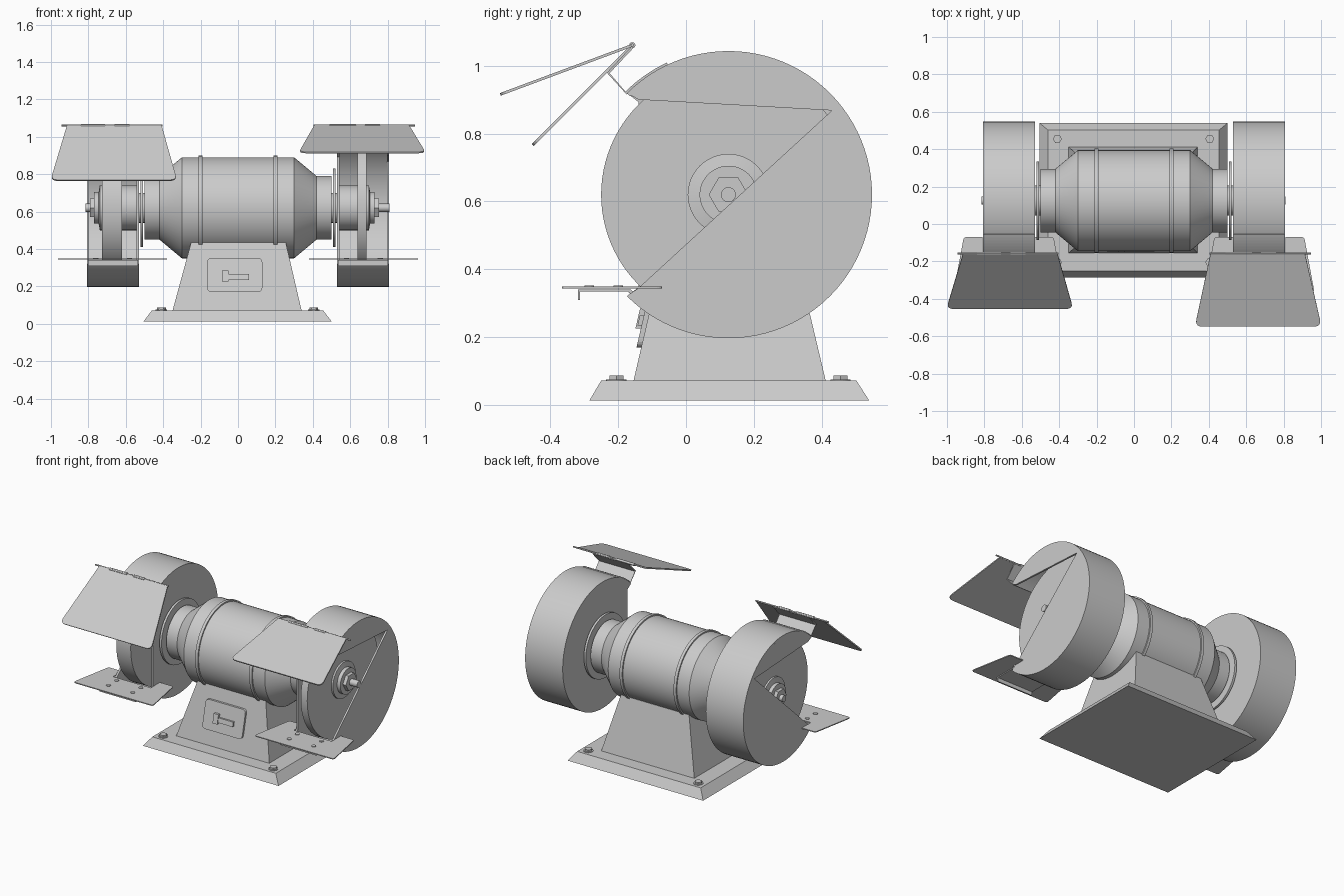
import bpy, bmesh, math
from mathutils import Vector

if "Cube" in bpy.data.objects:
    bpy.data.objects.remove(bpy.data.objects["Cube"])

CY, CZ = 0.125, 0.62          # spindle axis


def finish(name, bm, smooth=False):
    bmesh.ops.remove_doubles(bm, verts=bm.verts, dist=1e-5)
    bmesh.ops.recalc_face_normals(bm, faces=bm.faces)
    me = bpy.data.meshes.new(name)
    bm.to_mesh(me)
    bm.free()
    ob = bpy.data.objects.new(name, me)
    bpy.context.collection.objects.link(ob)
    if smooth:
        bpy.ops.object.select_all(action='DESELECT')
        ob.select_set(True)
        bpy.context.view_layer.objects.active = ob
        bpy.ops.object.shade_smooth_by_angle(angle=math.radians(30))
    return ob


def loft(name, rings, smooth=False):
    """Skin a list of equal-length point loops, capping both ends."""
    bm = bmesh.new()
    vs = [[bm.verts.new(p) for p in r] for r in rings]
    n = len(vs[0])
    for a, b in zip(vs, vs[1:]):
        for i in range(n):
            j = (i + 1) % n
            bm.faces.new((a[i], a[j], b[j], b[i]))
    bm.faces.new(vs[0])
    bm.faces.new(vs[-1])
    return finish(name, bm, smooth)


def prism(name, pts, place, t0, t1, smooth=False):
    return loft(name, [[place(a, b, t) for a, b in pts] for t in (t0, t1)], smooth)


def lathe(name, prof, seg=64, c=(CY, CZ), s=1):
    rings = [[(s * x, c[0] + r * math.cos(2 * math.pi * i / seg), c[1] + r * math.sin(2 * math.pi * i / seg))
              for i in range(seg)] for x, r in prof]
    return loft(name, rings, seg > 8)


def rounded(pts, radii, n=5):
    out = []
    for i, p in enumerate(pts):
        p, a, b = Vector(p), Vector(pts[i - 1]), Vector(pts[(i + 1) % len(pts)])
        r = radii[i]
        if not r:
            out.append(tuple(p))
            continue
        p0, p1 = p + (a - p).normalized() * r, p + (b - p).normalized() * r
        for k in range(n + 1):
            t = k / n
            out.append(tuple(p0 * (1 - t) ** 2 + p * 2 * t * (1 - t) + p1 * t * t))
    return out


def rect(x0, x1, y0, y1, z):
    return [(x0, y0, z), (x1, y0, z), (x1, y1, z), (x0, y1, z)]


def arc(r, a0, a1, n=72):
    return [(CY + r * math.cos(math.radians(a0 + (a1 - a0) * i / n)),
             CZ + r * math.sin(math.radians(a0 + (a1 - a0) * i / n))) for i in range(n + 1)]


# base plate with sloping sides, and tapered pedestal
loft("base", [rect(-.505, .5, -.285, .54, .013), rect(-.46, .455, -.25, .502, .072)])
loft("pedestal", [rect(-.35, .34, -.155, .412, .07), rect(-.25, .255, -.07, .325, .437)])

# hex bolts holding the base down
for x in (-.41, .405):
    for y in (-.205, .455):
        for nm, r, z0, z1, n in (("bolt_washer", .03, .071, .076, 24), ("bolt_head", .024, .075, .087, 6)):
            pts = [(r * math.cos(2 * math.pi * i / n), r * math.sin(2 * math.pi * i / n)) for i in range(n)]
            prism(nm, pts, lambda a, b, t: (x + a, y + b, t), z0, z1)

# motor housing with two raised bands
lathe("motor_housing", [(-.5, .17), (-.42, .17), (-.3, .27), (.3, .27), (.42, .17), (.5, .17)])
for x in (-.2, .2):
    lathe("motor_band", [(x - .01, .265), (x - .01, .279), (x + .01, .279), (x + .01, .265)])
lathe("shaft", [(-.815, .022), (.81, .022)], 24)


# switch plate and paddle lying on the sloping pedestal front
def on_front(a, b, t):
    return (a, -.155 + (b - .07) * .085 / .367 - t, b)


sw = [(-.165, .17), (.13, .17), (.13, .352), (-.165, .352)]
prism("switch_plate", rounded(sw, [.025] * 4), on_front, -.005, .014)
prism("switch_paddle", [(-.085, .235), (.06, .235), (.06, .265), (-.085, .265)], on_front, .01, .026)
prism("switch_toggle", [(-.085, .225), (-.05, .225), (-.05, .285), (-.085, .285)], on_front, .01, .03)

for s, tag in ((-1, "left"), (1, "right")):
    def yz(a, b, t):
        return (s * t, a, b)

    def flat(a, b, t):
        return (s * (.67 + a), b, t)

    # wheel guard: three-quarter rim, inner plate, outer plate with wedge opening
    outer = arc(.423, -135, 135)
    prism(tag + "_guard_rim", outer + arc(.411, 135, -135), yz, .53, .808, True)
    prism(tag + "_guard_inner_plate", outer + [(-.14, .893), (-.14, .347)], yz, .53, .542)
    prism(tag + "_guard_outer_plate", outer + [(-.14, .9), (.43, .868), (-.14, .345)], yz, .796, .808)
    lathe(tag + "_guard_mount", [(.507, .21), (.522, .21)], 64, s=s)
    lathe(tag + "_mount_collar", [(.5, .08), (.54, .08)], 48, s=s)

    # grinding wheel, thick on the left and thin on the right, with flanges and nut
    w0, w1 = (.62, .727) if s < 0 else (.64, .688)
    lathe(tag + "_wheel", [(w0, .375), (w1, .375)], 96, s=s)
    lathe(tag + "_inner_flange", [(.54, .12), (w0 + .001, .12)], 48, s=s)
    lathe(tag + "_outer_flange", [(w1 - .001, .12), (w1 + .012, .12), (w1 + .018, .085), (w1 + .042, .085)], 48, s=s)
    lathe(tag + "_nut", [(w1 + .04, .058), (w1 + .065, .058)], 6, s=s)

    # tool rest with wheel notch, screws and bent bracket
    rest = rounded([(-.295, -.365), (.295, -.365), (.24, -.07), (.14, -.07), (.14, -.165),
                    (-.14, -.165), (-.14, -.07), (-.24, -.07)], [.02, .02, .015, 0, 0, 0, 0, .015], 4)
    prism(tag + "_tool_rest", rest, flat, .343, .349)
    for x in (-.09, .09):
        for y in (-.285, -.2):
            pts = [(x + .014 * math.cos(math.pi * i / 8), y + .014 * math.sin(math.pi * i / 8)) for i in range(16)]
            prism(tag + "_rest_screw", pts, flat, .345, .353)
    prism(tag + "_rest_bracket",
          [(-.318, .31), (-.318, .341), (-.163, .341), (-.063, .252), (-.068, .246), (-.172, .335),
           (-.312, .335), (-.312, .31)], yz, .535, .803)

    # shield bracket: lies on rim, rises radially, bends up to the hinge
    wrap = arc(.429, 115, 135, 8)
    prism(tag + "_shield_bracket",
          wrap + [(-.225, .978), (-.155, 1.052), (-.16, 1.057), (-.233, .979), (-.174, .914)]
          + arc(.421, 135, 115, 8), yz, .535, .803)

    # hinge rod and knuckles
    hinge = (-.158, 1.06)
    lathe(tag + "_hinge_rod", [(.405, .005), (.945, .005)], 12, hinge, s)
    for x0, x1 in ((.49, .63), (.68, .76)) if s > 0 else ((.58, .66), (.71, .84)):
        lathe(tag + "_hinge_knuckle", [(x0, .009), (x1, .009)], 12, hinge, s)

    # trapezoid eye shield, each side tilted differently
    tilt = math.radians(45 if s < 0 else 20.4)
    d = Vector((0, -math.cos(tilt), -math.sin(tilt)))
    nrm = Vector((0, -math.sin(tilt), math.cos(tilt)))
    shape = rounded([(-.255, 0), (.25, 0), (.338, .415), (-.338, .415)], [.01, .01, .04, .04])
    prism(tag + "_eye_shield", shape,
          lambda a, b, t: Vector((s * (.664 + a), hinge[0], hinge[1])) + d * b + nrm * t, -.004, .004)
